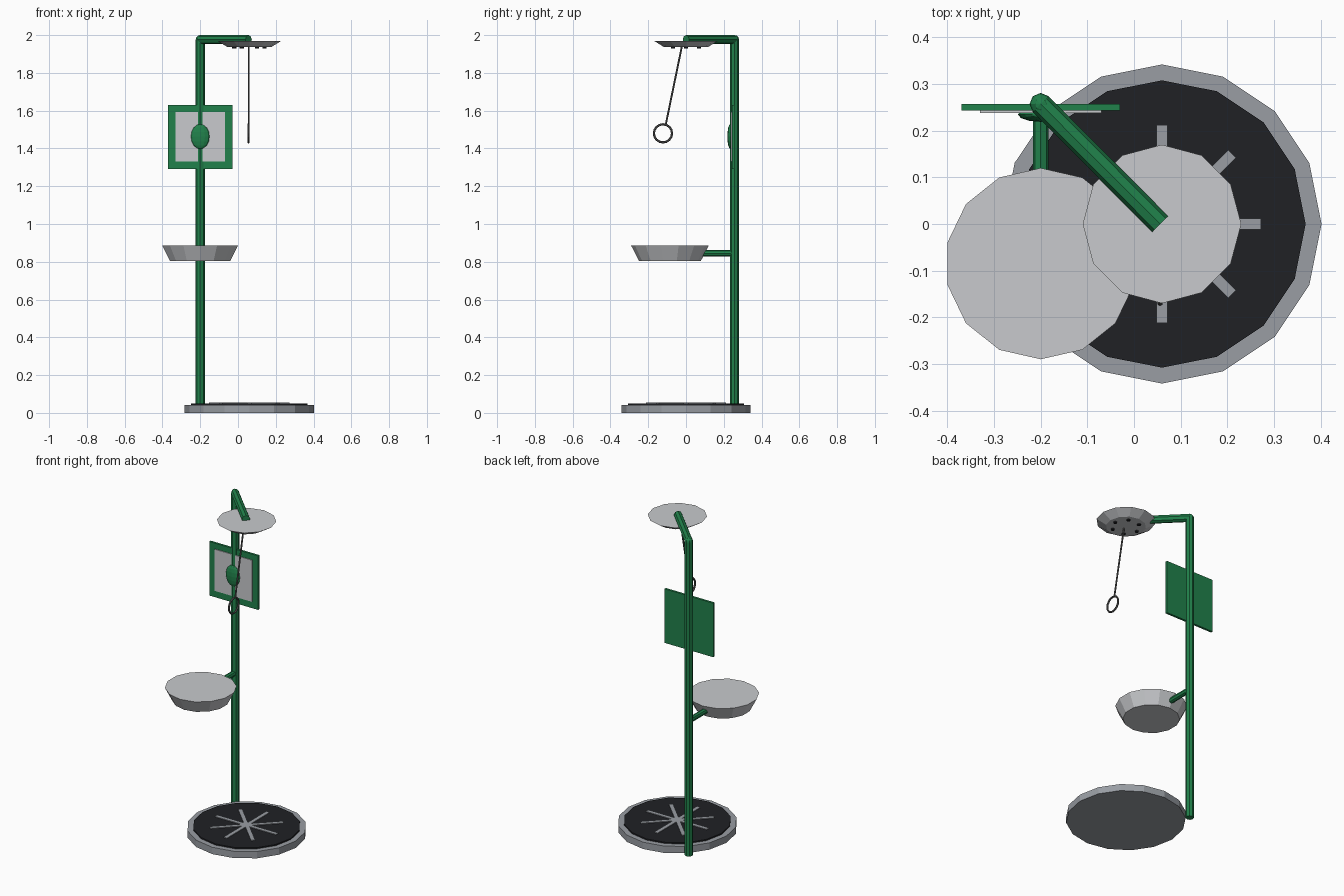
import bpy, bmesh, math
from mathutils import Vector, Matrix

if "Cube" in bpy.data.objects:
    bpy.data.objects.remove(bpy.data.objects["Cube"])


def material(name, rgb):
    m = bpy.data.materials.new(name)
    m.diffuse_color = (*rgb, 1)
    m.use_nodes = True
    m.node_tree.nodes["Principled BSDF"].inputs["Base Color"].default_value = m.diffuse_color
    return m


GREEN = material("green_paint", (0.015, 0.22, 0.07))
BLACK = material("black_rubber", (0.014, 0.015, 0.018))
STEEL = material("steel", (0.32, 0.34, 0.37))
PALE = material("pale_metal", (0.58, 0.59, 0.61))
DARK = material("dark_metal", (0.1, 0.1, 0.1))


def finish(bm, name, mat):
    mesh = bpy.data.meshes.new(name)
    bmesh.ops.recalc_face_normals(bm, faces=bm.faces)
    bm.to_mesh(mesh)
    bm.free()
    mesh.materials.append(mat)
    ob = bpy.data.objects.new(name, mesh)
    bpy.context.collection.objects.link(ob)
    return ob


def frustum(name, a, b, r1, r2, sides, mat):
    """Capped cone or cylinder from point a to point b."""
    a, b = Vector(a), Vector(b)
    d = b - a
    rot = Matrix.Identity(4)
    if d.x or d.y:
        rot = d.to_track_quat('Z', 'Y').to_matrix().to_4x4()
    bm = bmesh.new()
    bmesh.ops.create_cone(bm, cap_ends=True, segments=sides, radius1=r1, radius2=r2,
                          depth=d.length, matrix=Matrix.Translation((a + b) / 2) @ rot)
    return finish(bm, name, mat)


def box(name, centre, size, mat, turn=0):
    bm = bmesh.new()
    bmesh.ops.create_cube(bm, size=1, matrix=Matrix.Translation(centre)
                          @ Matrix.Rotation(turn, 4, 'Z') @ Matrix.Diagonal((*size, 1)))
    return finish(bm, name, mat)


def ellipsoid(name, centre, radii, u, v, mat):
    bm = bmesh.new()
    bmesh.ops.create_uvsphere(bm, u_segments=u, v_segments=v, radius=1,
                              matrix=Matrix.Translation(centre) @ Matrix.Diagonal((*radii, 1)))
    return finish(bm, name, mat)


CX = 0.06            # shower axis
PX, PY = -0.2, 0.257  # pole axis

# Standing platform with rubber mat and star of grips
frustum("platform", (CX, 0, 0), (CX, 0, 0.043), 0.342, 0.342, 16, STEEL)
frustum("platform_mat", (CX, 0, 0.04), (CX, 0, 0.051), 0.308, 0.308, 16, BLACK)
for i in range(4):
    box(f"mat_grip_{i + 1}", (CX, 0, 0.05), (0.425, 0.024, 0.01), STEEL, i * math.pi / 4)

# Pole, elbow and overhead arm
frustum("pole", (PX, PY, 0), (PX, PY, 1.977), 0.024, 0.024, 8, GREEN)
ellipsoid("pole_elbow", (PX, PY, 1.976), (0.024, 0.024, 0.024), 8, 6, GREEN)
frustum("shower_arm", (PX, PY, 1.976), (0.056, 0, 1.976), 0.024, 0.024, 8, GREEN)

# Shower head with nozzles underneath
frustum("shower_head", (CX, 0, 1.936), (CX, 0, 1.97), 0.115, 0.17, 12, PALE)
for i in range(6):
    t = i * math.pi / 3
    x, y = CX + 0.08 * math.cos(t), 0.08 * math.sin(t)
    frustum(f"nozzle_{i + 1}", (x, y, 1.929), (x, y, 1.94), 0.011, 0.011, 8, BLACK)

# Pull rod and ring handle
frustum("pull_rod", (0.056, -0.02, 1.95), (0.056, -0.108, 1.522), 0.005, 0.005, 6, DARK)
bpy.ops.mesh.primitive_torus_add(location=(0.056, -0.122, 1.48), rotation=(0, math.pi / 2, 0),
                                 major_radius=0.048, minor_radius=0.006,
                                 major_segments=16, minor_segments=6)
ring = bpy.context.object
ring.name = "pull_ring"
ring.data.materials.append(DARK)

# Sign with pale panel and raised oval
box("sign_board", (PX, 0.25, 1.46), (0.34, 0.014, 0.34), GREEN)
box("sign_panel", (PX, 0.241, 1.463), (0.26, 0.006, 0.262), PALE)
ellipsoid("sign_oval", (PX, 0.235, 1.463), (0.049, 0.016, 0.066), 12, 8, GREEN)

# Wash bowl and its bracket
frustum("wash_bowl", (PX, -0.085, 0.803), (PX, -0.085, 0.885), 0.163, 0.205, 14, PALE)
frustum("bowl_bracket", (PX, PY, 0.845), (PX, 0.04, 0.845), 0.017, 0.017, 8, GREEN)
